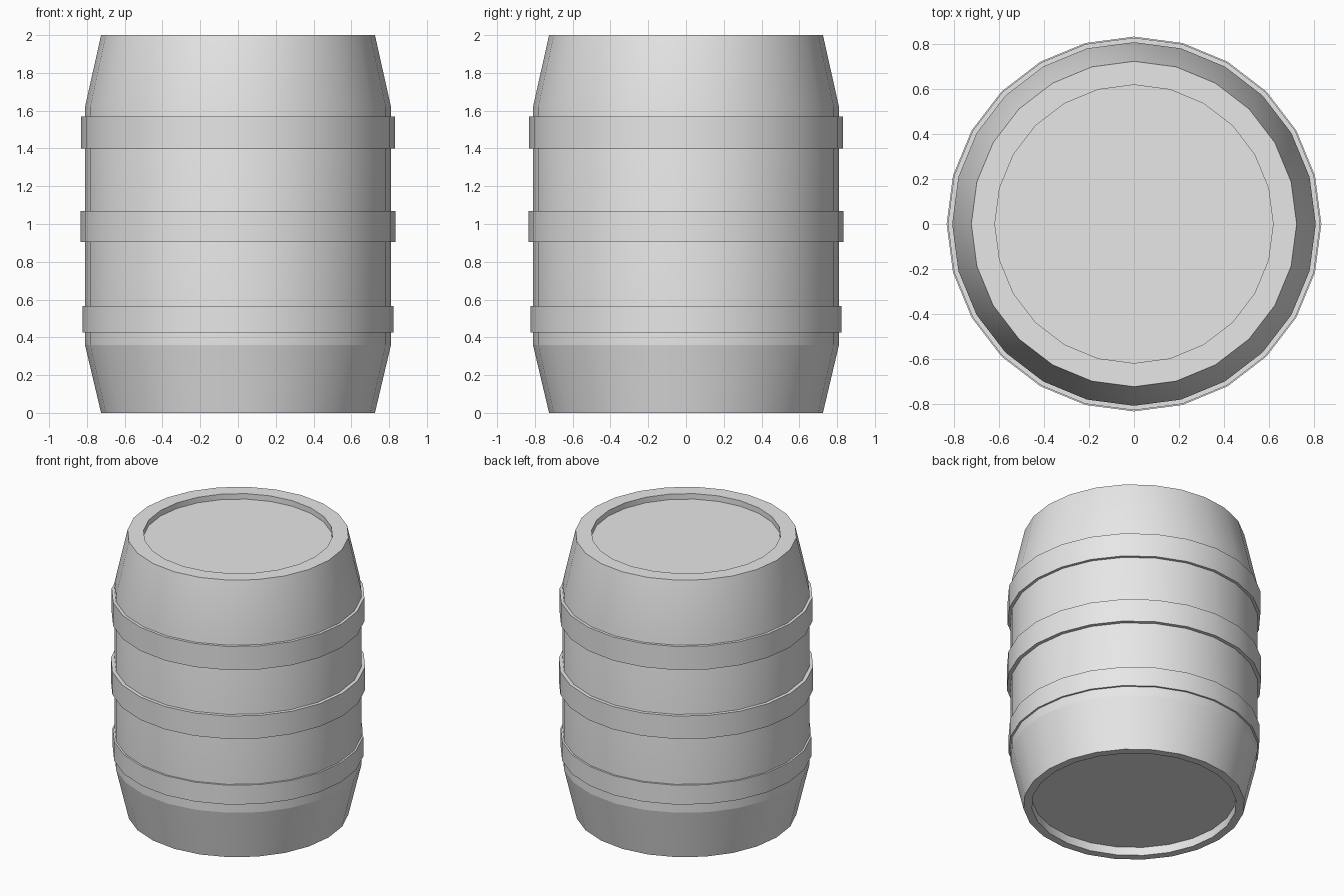
import bpy
import math

SIDES = 24

cube = bpy.data.objects.get("Cube")
if cube:
    bpy.data.objects.remove(cube, do_unlink=True)

grey = bpy.data.materials.new("light_grey")
grey.use_nodes = True
grey.diffuse_color = (0.8, 0.8, 0.8, 1)
grey.node_tree.nodes["Principled BSDF"].inputs["Base Color"].default_value = grey.diffuse_color


def lathe(name, profile, closed=False, sharp_heights=()):
    """Turn a (radius, z) profile around z; open profiles get capped ends."""
    verts = [(r * math.cos(a), r * math.sin(a), z)
             for r, z in profile
             for a in (math.tau * i / SIDES for i in range(SIDES))]
    rows = len(profile)
    faces = []
    for j in range(rows if closed else rows - 1):
        low, high = j * SIDES, (j + 1) % rows * SIDES
        for i in range(SIDES):
            k = (i + 1) % SIDES
            faces.append((low + i, low + k, high + k, high + i))
    if not closed:
        faces.append(tuple(reversed(range(SIDES))))
        faces.append(tuple(range((rows - 1) * SIDES, rows * SIDES)))
    mesh = bpy.data.meshes.new(name)
    mesh.from_pydata(verts, [], faces)
    mesh.materials.append(grey)
    obj = bpy.data.objects.new(name, mesh)
    bpy.context.collection.objects.link(obj)

    # Smooth round the barrel, crisp at rims and chosen creases
    bpy.ops.object.select_all(action="DESELECT")
    obj.select_set(True)
    bpy.context.view_layer.objects.active = obj
    bpy.ops.object.shade_smooth_by_angle(angle=math.radians(30))
    for edge in mesh.edges:
        heights = [mesh.vertices[v].co.z for v in edge.vertices]
        if any(all(abs(h - s) < 0.001 for h in heights) for s in sharp_heights):
            edge.use_edge_sharp = True
    return obj


# Body with a recessed lid above and a recessed base below
lathe("barrel_body", [
    (0.67, 0.06), (0.67, 0), (0.725, 0), (0.81, 0.36),
    (0.81, 1.62), (0.725, 2), (0.62, 2), (0.62, 1.96),
], sharp_heights=(0.36,))

# Hoops standing proud of the body
for name, radius, bottom, top in (
    ("lower_hoop", 0.823, 0.425, 0.565),
    ("middle_hoop", 0.835, 0.905, 1.07),
    ("upper_hoop", 0.83, 1.40, 1.57),
):
    lathe(name, [(0.79, bottom), (radius, bottom), (radius, top), (0.79, top)], closed=True)
